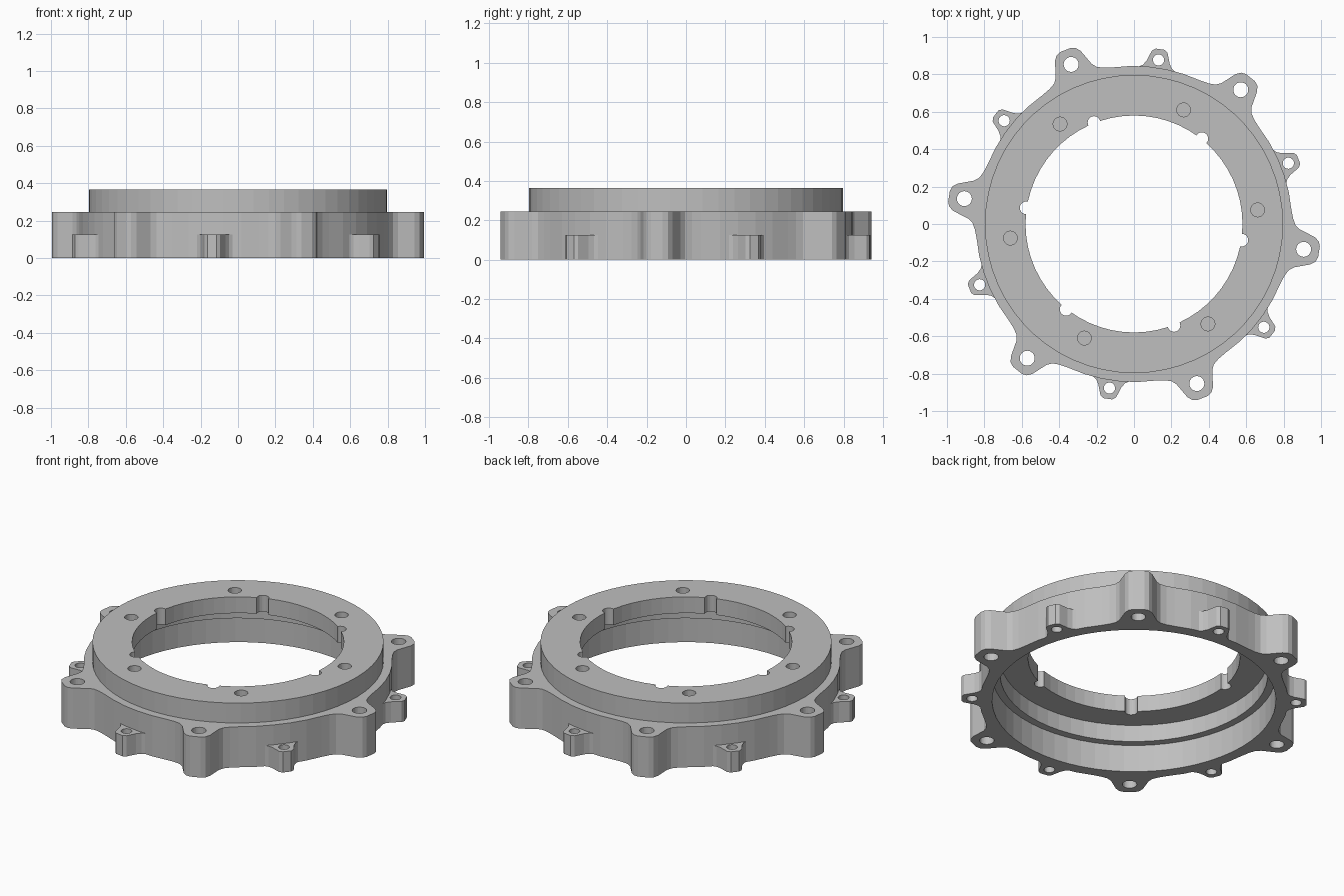
import bpy, bmesh
from math import cos, sin, radians, atan2, degrees
from mathutils import Vector, Matrix

if "Cube" in bpy.data.objects:
    bpy.data.objects.remove(bpy.data.objects["Cube"], do_unlink=True)

metal = bpy.data.materials.new("cast_grey")
metal.use_nodes = True
GREY = (0.52, 0.52, 0.52, 1)
metal.diffuse_color = GREY
metal.node_tree.nodes["Principled BSDF"].inputs["Base Color"].default_value = GREY

BASE_TOP, EAR_TOP, LEDGE, FLANGE, TOP = 0.245, 0.125, 0.165, 0.267, 0.365
BODY_R, NECK_R = 0.845, 0.797
LUG_START, EAR_START, BOLT_START = -8.5, 21.5, 6.5


def polar(r, deg):
    return Vector((r * cos(radians(deg)), r * sin(radians(deg))))


def circle(r, count, centre=Vector((0, 0))):
    return [centre + polar(r, 360 * i / count) for i in range(count)]


def sixfold(start):
    return [start + 60 * i for i in range(6)]


def mirrored(half):
    """Half outline (radial, sideways) from tip to root, completed on both sides."""
    return [Vector((u, -t)) for u, t in reversed(half)] + [Vector((u, t)) for u, t in half]


def turn(points, deg):
    m = Matrix.Rotation(radians(deg), 2)
    return [m @ p for p in points]


def prisms(name, outlines, z0, z1):
    """One object holding an upright prism for each outline."""
    bm = bmesh.new()
    for outline in outlines:
        face = bm.faces.new([bm.verts.new((p.x, p.y, z0)) for p in outline])
        out = bmesh.ops.extrude_face_region(bm, geom=[face], use_keep_orig=True)
        moved = [g for g in out["geom"] if isinstance(g, bmesh.types.BMVert)]
        bmesh.ops.translate(bm, verts=moved, vec=(0, 0, z1 - z0))
    bmesh.ops.recalc_face_normals(bm, faces=bm.faces)
    mesh = bpy.data.meshes.new(name)
    bm.to_mesh(mesh)
    bm.free()
    mesh.materials.append(metal)
    obj = bpy.data.objects.new(name, mesh)
    bpy.context.collection.objects.link(obj)
    return obj


def combine(target, other, operation):
    mod = target.modifiers.new(operation.lower(), "BOOLEAN")
    mod.operation, mod.solver, mod.object = operation, "EXACT", other
    bpy.context.view_layer.objects.active = target
    bpy.ops.object.modifier_apply(modifier=mod.name)
    bpy.data.objects.remove(other, do_unlink=True)


def holes(name, start, orbit, r, z0, z1):
    outlines = [circle(r, 24, polar(orbit, a)) for a in sixfold(start)]
    return prisms(name, outlines, z0, z1)


# Base ring with six tall flared lugs
lug = mirrored([(1.0, 0.03), (0.99, 0.055), (0.965, 0.074), (0.88, 0.103),
                (0.855, 0.122), (0.837, 0.155), (0.821, 0.2)])
root = degrees(atan2(lug[-1].y, lug[-1].x))
gap = 60 - 2 * root
outline = []
for a in sixfold(LUG_START):
    outline += turn(lug, a)
    outline += [polar(BODY_R, a + root + gap * i / 5) for i in range(1, 5)]
ring = prisms("adapter_ring", [outline], 0, BASE_TOP)

# Six short ears low on the wall
ear = mirrored([(0.945, 0.024), (0.932, 0.042), (0.875, 0.062), (0.85, 0.078),
                (0.835, 0.1), (0.8, 0.1)])
combine(ring, prisms("ears", [turn(ear, a) for a in sixfold(EAR_START)], 0, EAR_TOP), "UNION")

# Raised neck
combine(ring, prisms("neck", [circle(NECK_R, 60)], 0.1, TOP), "UNION")

# Stepped bore, widest at the bottom
for name, r, z0, z1 in (("wide_bore", 0.777, -0.1, LEDGE),
                        ("middle_bore", 0.733, -0.12, FLANGE),
                        ("top_bore", 0.58, -0.14, TOP + 0.1)):
    combine(ring, prisms(name, [circle(r, 60)], z0, z1), "DIFFERENCE")

# Lug holes, ear holes, bore notches and blind holes in the top face
for cutter in (("lug_holes", LUG_START, 0.917, 0.04, -0.1, BASE_TOP + 0.1),
               ("ear_holes", EAR_START, 0.887, 0.03, -0.1, EAR_TOP + 0.05),
               ("bore_notches", LUG_START, 0.583, 0.034, 0.2, TOP + 0.1),
               ("blind_holes", BOLT_START, 0.665, 0.037, FLANGE + 0.025, TOP + 0.1)):
    combine(ring, holes(*cutter), "DIFFERENCE")
